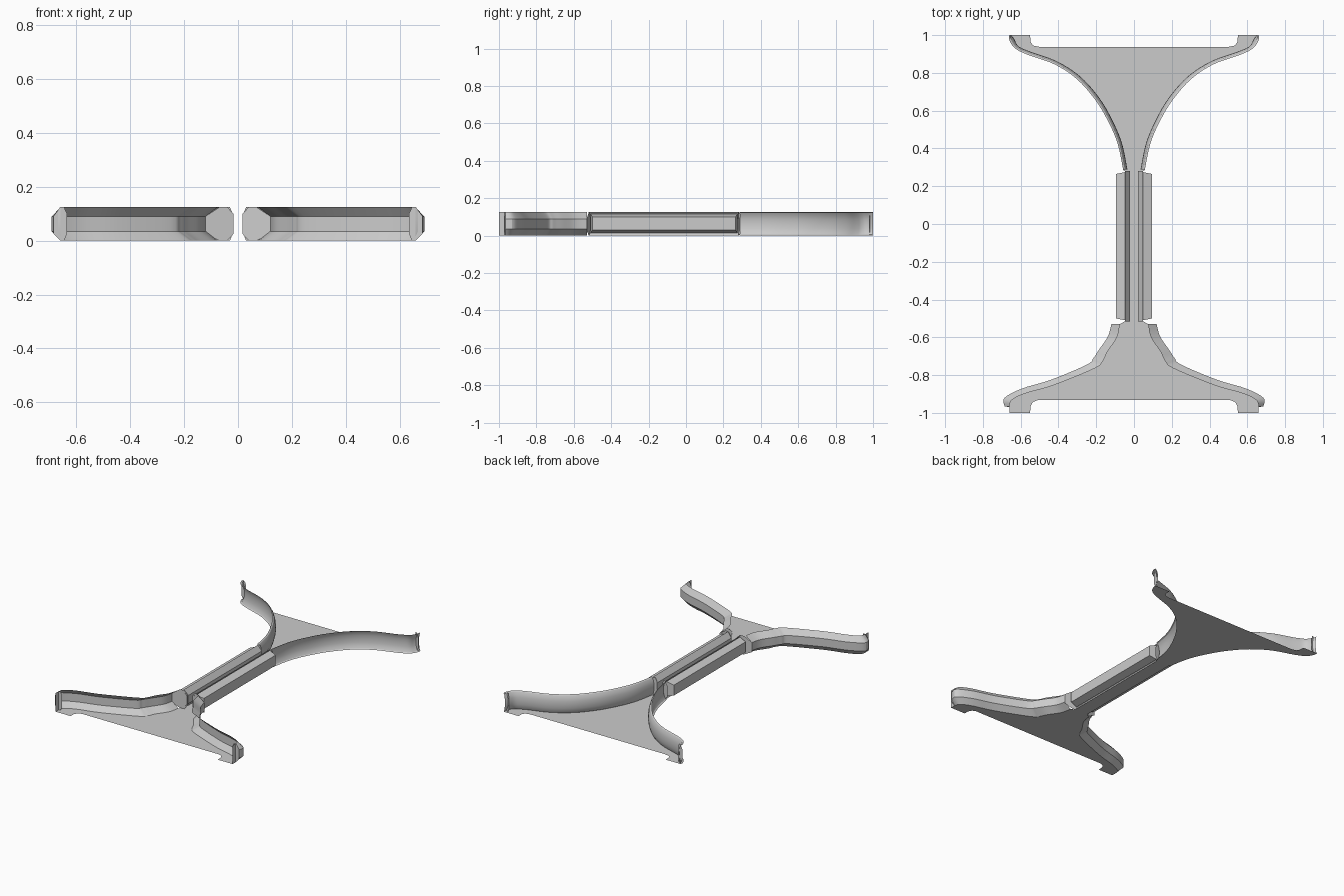
import bpy, math
from mathutils import Vector

if "Cube" in bpy.data.objects:
    bpy.data.objects.remove(bpy.data.objects["Cube"])

H = 0.125


def smooth_path(pts, n=5):
    """Catmull-Rom curve through 2D points."""
    p = [Vector(q) for q in [pts[0]] + pts + [pts[-1]]]
    out = []
    for a, b, c, d in zip(p, p[1:], p[2:], p[3:]):
        for k in range(n):
            t = k / n
            out.append(0.5 * (2*b + (c-a)*t + (2*a-5*b+4*c-d)*t*t + (3*b-a-3*c+d)*t**3))
    return out + [p[-1]]


def make(name, verts, faces, mirror=True, angle=25):
    me = bpy.data.meshes.new(name)
    me.from_pydata([tuple(v) for v in verts], [], faces)
    ob = bpy.data.objects.new(name, me)
    bpy.context.collection.objects.link(ob)
    if mirror:
        ob.modifiers.new("Mirror", 'MIRROR').use_mirror_merge = False
    bpy.ops.object.select_all(action='DESELECT')
    ob.select_set(True)
    bpy.context.view_layer.objects.active = ob
    bpy.ops.object.shade_smooth_by_angle(angle=math.radians(angle))
    return ob


def wall(name, edge, mid, profile):
    """Sheet lofted between a rim path and a bulge path; profile = (blend, z)."""
    m = len(profile)
    verts = []
    for e, b in zip(edge, mid):
        for t, z in profile:
            q = e.lerp(b, t)
            verts.append((q.x, q.y, z))
    faces = [(i*m+j, (i+1)*m+j, (i+1)*m+j+1, i*m+j+1)
             for i in range(len(edge)-1) for j in range(m-1)]
    return make(name, verts, faces)


def cap(name, x0, x1, y0, y1):
    """Eight-sided bulkhead plate closing a wall section."""
    octagon = [(0, .2), (0, .8), (.22, 1), (.5, 1), (1, .73), (1, .2), (.5, 0), (.22, 0)]
    verts = [(x0+(x1-x0)*u, y0+(y1-y0)*u, H*v) for u, v in octagon]
    return make(name, verts, [tuple(range(8))])


# Front walls: chamfered profile bulging outward
front_edge = smooth_path([(.075, -.53), (.09, -.60), (.14, -.675), (.165, -.725), (.21, -.765),
                          (.43, -.855), (.57, -.895), (.645, -.93), (.66, -.965)])
front_mid = smooth_path([(.12, -.53), (.138, -.595), (.185, -.665), (.215, -.71), (.25, -.745),
                         (.44, -.825), (.59, -.87), (.685, -.92), (.685, -.965)])
tip = Vector((.66, -1.0))
wall("front_wall", front_edge + [Vector((.66, -.97)), tip],
     front_mid + [Vector((.66, -.97)), tip],
     [(0, 0), (1, .035), (1, .09), (0, H)])

# Back walls: rounded profile bowed inward
back_edge = smooth_path([(.057, .285), (.085, .42), (.13, .53), (.20, .65), (.30, .765),
                         (.42, .845), (.56, .895), (.63, .93), (.66, .975), (.66, 1.0)])
back_mid = smooth_path([(.035, .29), (.063, .425), (.11, .54), (.182, .665), (.287, .783),
                        (.412, .863), (.55, .913), (.61, .94), (.635, .98), (.65, 1.0)])
arc = [(math.sin(math.pi*k/8), H/2*(1-math.cos(math.pi*k/8))) for k in range(9)]
wall("back_wall", back_edge, back_mid, arc)

# Middle straight walls and the raised side panels
wall("middle_wall", [Vector((.048, -.515)), Vector((.048, .28))],
     [Vector((.02, -.515)), Vector((.02, .28))],
     [(0, 0), (1, .035), (1, .09), (0, H)])
wall("side_panel", [Vector((.045, -.51)), Vector((.045, .275))],
     [Vector((.095, -.50)), Vector((.095, .265))],
     [(0, .015), (1, .03), (1, .1), (0, .115)])
ends = [(.045, -.51, .015), (.095, -.50, .03), (.095, -.50, .1), (.045, -.51, .115),
        (.045, .275, .015), (.095, .265, .03), (.095, .265, .1), (.045, .275, .115)]
make("side_panel_ends", ends, [(0, 1, 2, 3), (7, 6, 5, 4)])

# Bulkhead plates at the joints and tips
cap("front_joint", .017, .12, -.51, -.53)
cap("back_joint", .02, .065, .28, .288)
cap("front_tip", .635, .685, -.965, -.97)
cap("back_tip", .63, .66, .985, .98)

# Flat floor following the wall rims, with notched front and back ends
notch_f = [(.66, -1), (.55, -1), (.548, -.965), (.535, -.942), (.51, -.933)]
notch_b = [(.66, 1), (.55, 1), (.548, .965), (.535, .945), (.50, .938)]
side = ([Vector(q) for q in reversed(notch_f)] + front_edge[::-1]
        + [Vector((.048, -.515)), Vector((.048, .28))] + back_edge[:-1]
        + [Vector(q) for q in notch_b])
outline = side + [Vector((-q.x, q.y)) for q in reversed(side)]
make("floor", [(q.x, q.y, 0) for q in outline], [tuple(range(len(outline)))], mirror=False)
